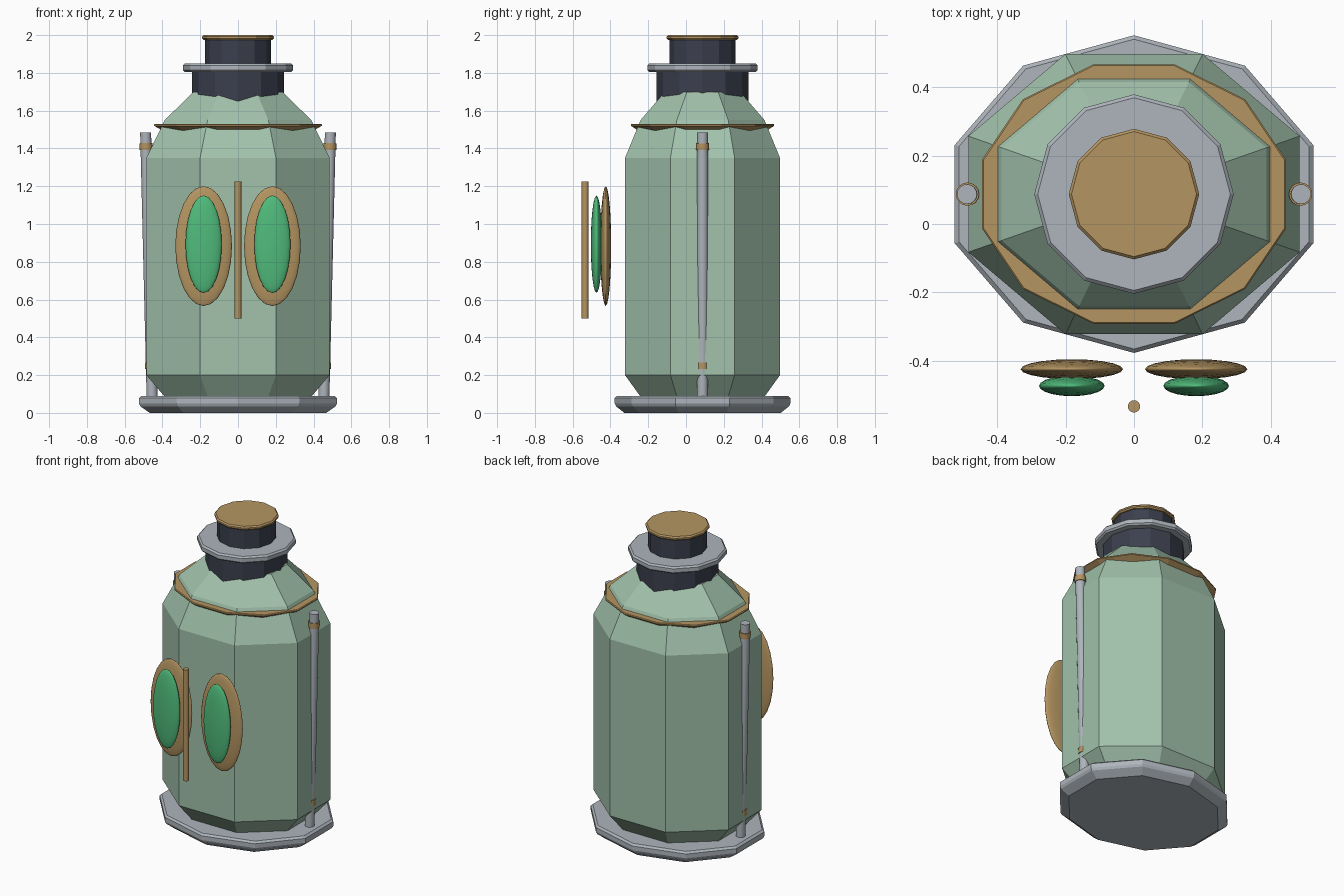
import bpy, bmesh
from math import sin, cos, pi
from mathutils import Vector

if "Cube" in bpy.data.objects:
    bpy.data.objects.remove(bpy.data.objects["Cube"])

CY = 0.0875  # centre of the bottle in y


def material(name, rgb):
    m = bpy.data.materials.new(name)
    m.diffuse_color = (*rgb, 1)
    m.use_nodes = True
    m.node_tree.nodes["Principled BSDF"].inputs["Base Color"].default_value = m.diffuse_color
    return m


MINT = material("mint", (0.36, 0.54, 0.41))
GOLD = material("gold", (0.46, 0.30, 0.12))
GEM = material("gem_green", (0.08, 0.50, 0.20))
DARK = material("dark", (0.045, 0.05, 0.075))
STEEL = material("steel", (0.42, 0.46, 0.50))


def loft(name, sides, phase, rx, ry, profile, mat, loc=(0, CY, 0)):
    """Closed prism: profile holds (z, scale) pairs applied to the radii."""
    bm = bmesh.new()
    rings = []
    for z, s in profile:
        angles = [phase + 2 * pi * i / sides for i in range(sides)]
        rings.append([bm.verts.new((rx * s * cos(a), ry * s * sin(a), z)) for a in angles])
    for lo, hi in zip(rings, rings[1:]):
        for i in range(sides):
            j = (i + 1) % sides
            bm.faces.new((lo[i], lo[j], hi[j], hi[i]))
    bm.faces.new(rings[0][::-1])
    bm.faces.new(rings[-1])
    me = bpy.data.meshes.new(name)
    bm.to_mesh(me)
    bm.free()
    me.materials.append(mat)
    ob = bpy.data.objects.new(name, me)
    ob.location = loc
    bpy.context.collection.objects.link(ob)
    return ob


def disc(name, r, z0, z1, mat, b=0.008, sides=12):
    k = 1 - b / r
    return loft(name, sides, 0, r, r, [(z0, k), (z0 + b, 1), (z1 - b, 1), (z1, k)], mat)


def ellipsoid(name, loc, scale, mat):
    bpy.ops.mesh.primitive_uv_sphere_add(segments=20, ring_count=12, location=loc)
    ob = bpy.context.object
    ob.name = name
    ob.scale = scale
    ob.data.materials.append(mat)
    bpy.ops.object.shade_smooth()


def rod(name, a, b, r, mat):
    a, b = Vector(a), Vector(b)
    d = b - a
    bpy.ops.mesh.primitive_cylinder_add(vertices=16, radius=r, depth=d.length, location=(a + b) / 2)
    ob = bpy.context.object
    ob.name = name
    ob.rotation_mode = 'QUATERNION'
    ob.rotation_quaternion = d.to_track_quat('Z', 'Y')
    ob.data.materials.append(mat)
    bpy.ops.object.shade_smooth_by_angle(angle=pi / 4)


# Ten-sided foot plate
loft("base_plate", 10, pi / 10, 0.552, 0.465,
     [(0, 0.89), (0.035, 0.985), (0.05, 1), (0.078, 1), (0.09, 0.975)], STEEL)

# Eight-sided bottle body with chamfered foot and shoulders
loft("bottle_body", 8, pi / 8, 0.525, 0.444,
     [(0.08, 0.79), (0.2, 1), (1.35, 1), (1.55, 0.80), (1.70, 0.485)], MINT)

# Shoulder band
loft("shoulder_band", 12, pi / 12, 0.46, 0.393,
     [(1.49, 0.88), (1.51, 0.96), (1.52, 1), (1.526, 1), (1.53, 0.99)], GOLD)

# Neck, collar, stopper and cap
disc("neck", 0.2425, 1.60, 1.82, DARK, 0.004)
disc("collar", 0.292, 1.805, 1.85, STEEL, 0.01)
disc("stopper", 0.175, 1.84, 1.985, DARK, 0.004)
disc("cap", 0.191, 1.975, 2.0, GOLD)

# Leaning side rods with two gold rings, and front medallions, on both sides
for s, side in ((-1, "left"), (1, "right")):
    top, bottom = Vector((s * 0.489, CY, 1.485)), Vector((s * 0.455, CY, 0.09))
    rod(f"side_rod_{side}", bottom, top, 0.029, STEEL)
    for z, label in ((1.41, "upper"), (0.25, "lower")):
        t = (z - bottom.z) / (top.z - bottom.z)
        mid, h = bottom.lerp(top, t), (top - bottom).normalized() * 0.018
        rod(f"{label}_rod_ring_{side}", mid - h, mid + h, 0.034, GOLD)
    ellipsoid(f"medallion_rim_{side}", (s * 0.182, -0.425, 0.883), (0.15, 0.029, 0.317), GOLD)
    ellipsoid(f"medallion_gem_{side}", (s * 0.182, -0.474, 0.893), (0.096, 0.03, 0.258), GEM)

# Slim bar between the medallions
rod("front_bar", (0, -0.534, 0.5), (0, -0.534, 1.225), 0.018, GOLD)
